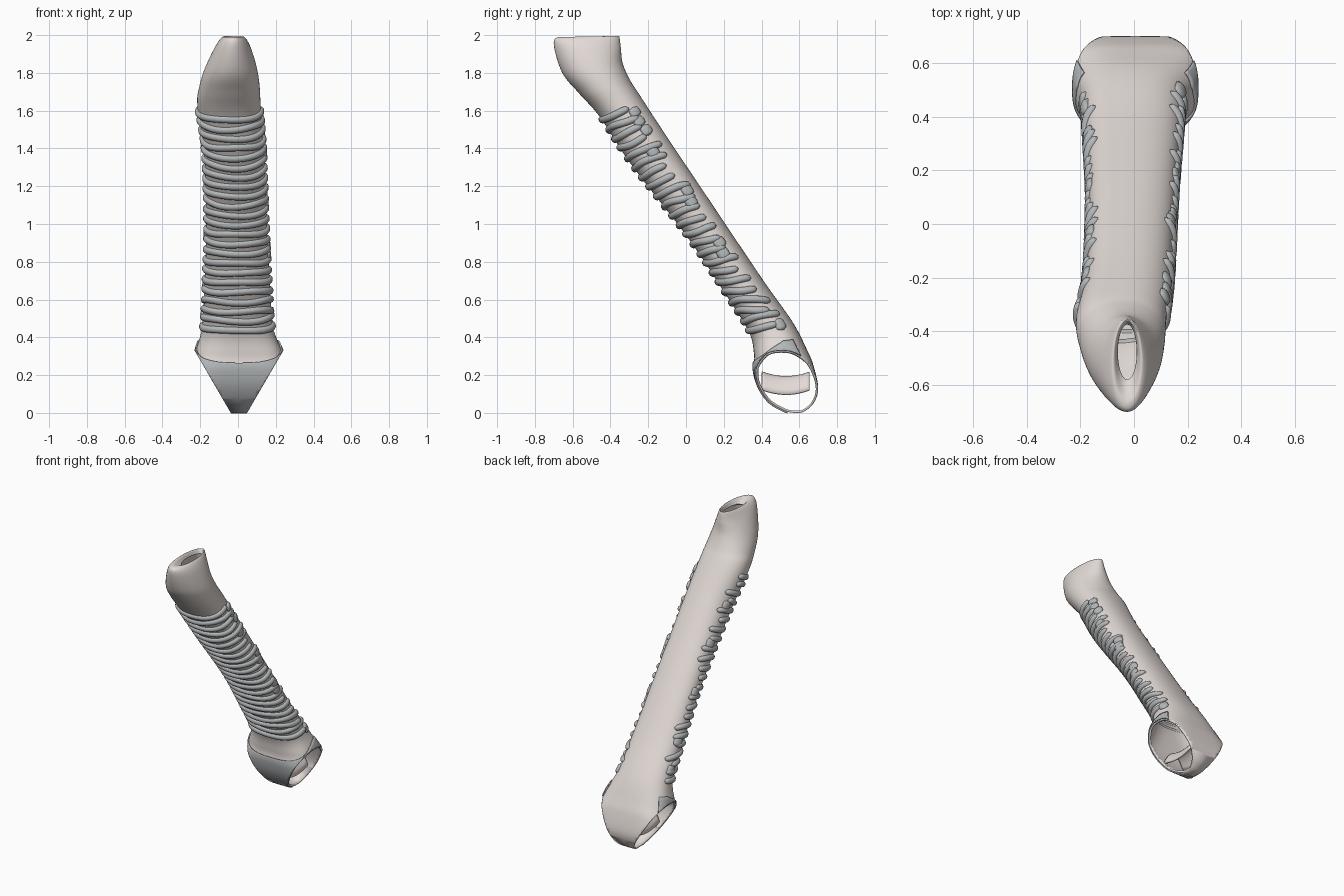
import bpy, bmesh, random
from math import sin, cos, pi, radians, copysign
from mathutils import Vector

if "Cube" in bpy.data.objects:
    bpy.data.objects.remove(bpy.data.objects["Cube"])

random.seed(4)

# cross-sections: front y,z / back y,z / left x, right x / roundness exponent
ROWS = [
    (-.58, 1.965, -.375, 1.965, -.06, .01, 1),
    (-.67, 1.99, -.355, 1.995, -.08, .03, 1),
    (-.70, 1.95, -.345, 1.93, -.12, .065, 1),
    (-.655, 1.80, -.335, 1.85, -.175, .10, 1),
    (-.565, 1.69, -.295, 1.76, -.205, .115, .95),
    (-.455, 1.565, -.25, 1.69, -.215, .12, .9),
    (-.29, 1.315, -.10, 1.46, -.18, .138, .9),
    (.008, .93, .185, 1.035, -.168, .153, .9),
    (.208, .63, .41, .70, -.178, .17, .9),
    (.332, .43, .565, .48, -.19, .185, .85),
    (.36, .31, .64, .335, -.225, .235, .7),
    (.36, .23, .675, .25, -.24, .25, .5),
    (.385, .14, .70, .13, -.24, .25, .4),
    (.44, .06, .675, .05, -.24, .25, .4),
    (.52, .012, .62, .005, -.24, .25, .4),
    (.57, .0, .57, .0, -.24, .25, .4),
]
END = len(ROWS) - 1


def section(s):
    s = min(max(s, 0), END)
    i = min(int(s), END - 1)
    t = s - i
    p = [ROWS[min(max(i + k, 0), END)] for k in (-1, 0, 1, 2)]
    return [.5 * (2 * b + (c - a) * t + (2 * a - 5 * b + 4 * c - d) * t * t
                  + (3 * b - a - 3 * c + d) * t ** 3) for a, b, c, d in zip(*p)]


def surf(s, th):
    """Point on the airway wall; th = 0 is the front, pi/2 is +x."""
    fy, fz, by, bz, xl, xr, e = section(s)
    x = copysign(abs(sin(th)) ** e, sin(th))
    c = copysign(abs(cos(th)) ** e, cos(th))
    return Vector(((xl + xr) / 2 + x * (xr - xl) / 2,
                   (fy + by) / 2 + c * (fy - by) / 2,
                   (fz + bz) / 2 + c * (fz - bz) / 2))


def normal(s, th):
    ds = surf(s + .02, th) - surf(s - .02, th)
    dt = surf(s, th + .02) - surf(s, th - .02)
    n = dt.cross(ds).normalized()
    return n if n.dot(surf(s, th) - (surf(s, 0) + surf(s, pi)) / 2) > 0 else -n


def s_at(z):
    lo, hi = 2.0, END - 1.0
    for _ in range(30):
        m = (lo + hi) / 2
        lo, hi = (m, hi) if section(m)[1] > z else (lo, m)
    return lo


def material(name, col):
    m = bpy.data.materials.new(name)
    m.diffuse_color = (*col, 1)
    m.use_nodes = True
    m.node_tree.nodes["Principled BSDF"].inputs["Base Color"].default_value = m.diffuse_color
    return m


WALL = material("wall", (.76, .70, .67))
CART = material("cartilage", (.46, .48, .49))


def finish(bm, name, mat, thick=0, cut=False):
    bmesh.ops.remove_doubles(bm, verts=bm.verts, dist=1e-4)
    if cut:  # slanted side openings of the forked end
        for sx in (1, -1):
            bmesh.ops.bisect_plane(
                bm, geom=bm.verts[:] + bm.edges[:] + bm.faces[:],
                plane_co=(.005 + sx * .055, 0, .02),
                plane_no=(sx * .31, 0, -.18), clear_outer=True)
    bmesh.ops.recalc_face_normals(bm, faces=bm.faces)
    me = bpy.data.meshes.new(name)
    bm.to_mesh(me)
    bm.free()
    me.materials.append(mat)
    ob = bpy.data.objects.new(name, me)
    bpy.context.collection.objects.link(ob)
    if thick:
        md = ob.modifiers.new("thickness", 'SOLIDIFY')
        md.thickness, md.offset = thick, -1
    me.shade_smooth()
    return ob


def grid(bm, pts, wrap=False):
    g = [[bm.verts.new(p) for p in row] for row in pts]
    for a, b in zip(g, g[1:]):
        n = len(a)
        for j in range(n if wrap else n - 1):
            k = (j + 1) % n
            bm.faces.new((a[j], a[k], b[k], b[j]))
    return g


def bead(bm, path, along, up, sharp=10):
    """Rounded strip lying on the wall, along a path of (s, th)."""
    n = len(path)
    rows = []
    for i, (s, th) in enumerate(path):
        a = surf(*path[max(i - 1, 0)])
        b = surf(*path[min(i + 1, n - 1)])
        nor = normal(s, th)
        side = nor.cross(b - a).normalized()
        u = 2 * i / (n - 1) - 1
        f = max(1 - abs(u) ** sharp, .04) ** .5
        rows.append([surf(s, th) + side * cos(k * pi / 5) * along * f
                     + nor * sin(k * pi / 5) * up * f for k in range(10)])
    g = grid(bm, rows, True)
    bm.faces.new(g[0])
    bm.faces.new(g[-1])


# airway wall
bm = bmesh.new()
N = 72
grid(bm, [[surf(i / 8, 2 * pi * j / N) for j in range(N)] for i in range(END * 8 + 1)], True)
finish(bm, "airway_wall", WALL, .012, True)

# C-shaped cartilage rings with uneven ends, drooping slightly towards them
bm = bmesh.new()
RINGS = 23
zs = [1.55 - i * (1.55 - .435) / (RINGS - 1) for i in range(RINGS)]


def droop(th):
    return .024 * min(abs(th) / 1.8, 1.2) ** 2


for z in zs:
    a0, a1 = (radians(random.uniform(100, 134)) for _ in range(2))
    ph, amp = random.uniform(0, 6), random.uniform(.002, .006)
    path = []
    for i in range(49):
        th = -a0 + (a0 + a1) * i / 48
        path.append((s_at(z - droop(th) * (z > .5) + amp * sin(3 * th + ph)), th))
    bead(bm, path, .0195, .017, 24)
# bridges where neighbouring rings fuse
for i, deg in ((0, 112), (1, 108), (2, 112), (4, 95), (8, 110), (9, 100), (13, 100), (14, 92),
               (21, 112), (3, -104), (7, -108), (12, -98), (17, -106), (20, -98)):
    th = radians(deg)
    za, zb = zs[i] - droop(th), zs[i + 1] - droop(th)
    bead(bm, [(s_at(za + (zb - za) * k / 8), th) for k in range(9)], .032, .015, 4)
finish(bm, "cartilage_rings", CART)

# cartilage plate over the front of the fork
bm = bmesh.new()
rows = []
for i in range(41):
    row = []
    for j in range(61):
        th = radians(-122 + 244 * j / 60)
        s0 = 10.55 - 1.0 * min(abs(th) / 1.7, 1) ** 1.5
        s = s0 + (14.3 - s0) * i / 40
        row.append(surf(s, th) + normal(s, th) * .008)
    rows.append(row)
grid(bm, rows)
finish(bm, "fork_plate", CART, .008, True)

# inner saddle dividing the two lower branches
bm = bmesh.new()
rows = []
for i in range(17):
    y = .40 + .255 * i / 16
    top = .185 + 1.5 * (y - .53) ** 2
    rows.append([(.005 + .075 * u, y, top - .09 * u * u) for u in [k / 6 - 1 for k in range(13)]])
grid(bm, rows)
finish(bm, "inner_saddle", WALL, .01, True)
